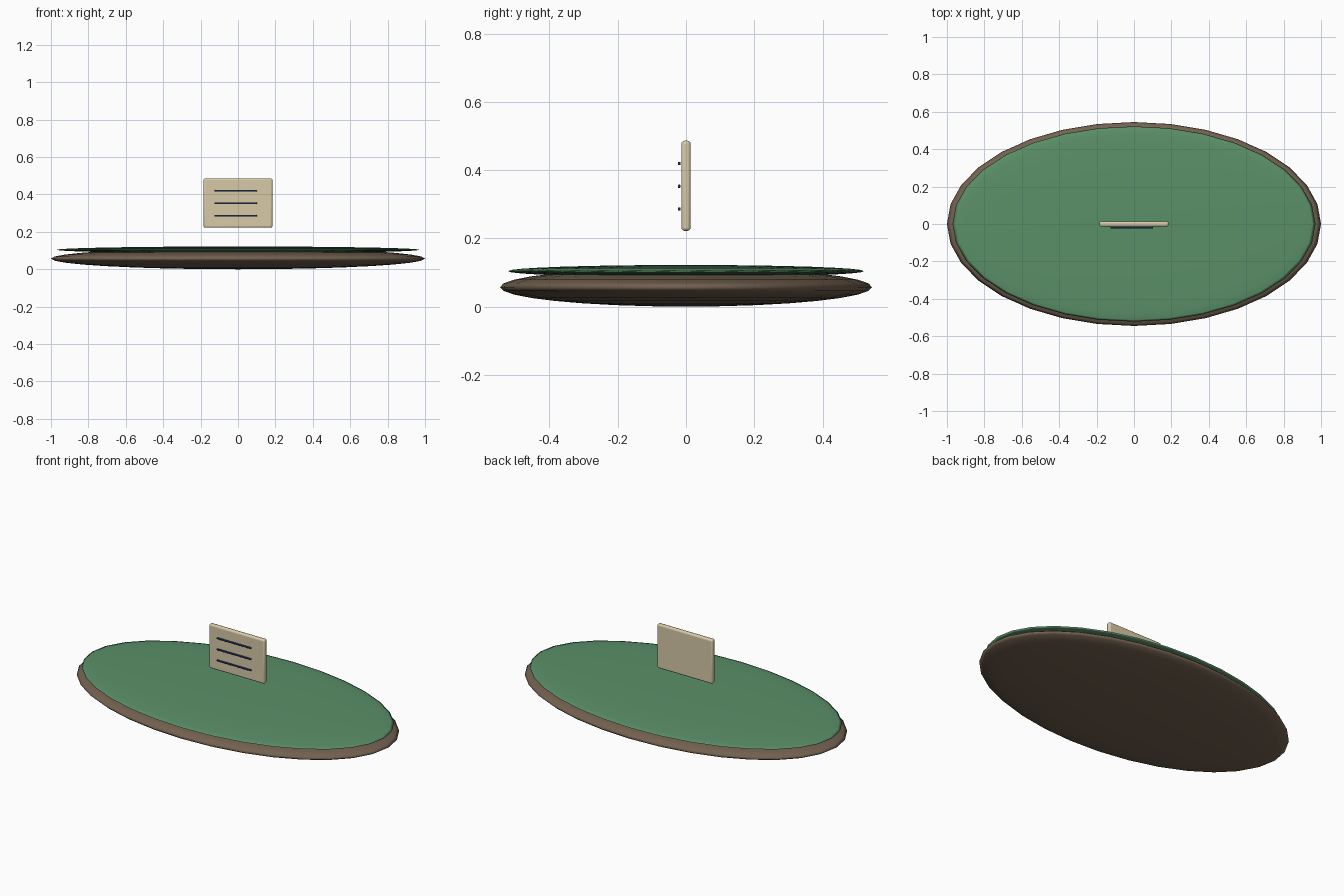
import bpy

if "Cube" in bpy.data.objects:
    bpy.data.objects.remove(bpy.data.objects["Cube"])


def material(name, rgb):
    m = bpy.data.materials.new(name)
    m.diffuse_color = (*rgb, 1)
    m.use_nodes = True
    m.node_tree.nodes["Principled BSDF"].inputs["Base Color"].default_value = m.diffuse_color
    return m


EARTH = material("earth brown", (0.17, 0.12, 0.08))
GRASS = material("grass green", (0.105, 0.28, 0.14))
CREAM = material("cream", (0.68, 0.59, 0.39))
NAVY = material("navy ink", (0.022, 0.042, 0.13))


def finish(obj, name, mat):
    obj.name = name
    obj.data.materials.append(mat)
    return obj


def disc(name, radii, z, mat):
    """Flattened smooth ellipsoid."""
    bpy.ops.mesh.primitive_uv_sphere_add(segments=32, ring_count=16, radius=1)
    obj = finish(bpy.context.object, name, mat)
    obj.scale = radii
    obj.location = (0, 0, z)
    bpy.ops.object.transform_apply(location=True, scale=True)
    bpy.ops.object.shade_smooth()
    return obj


def box(name, size, centre, mat, bevel):
    """Box with rounded edges."""
    bpy.ops.mesh.primitive_cube_add(size=1, location=centre)
    obj = finish(bpy.context.object, name, mat)
    obj.scale = size
    bpy.ops.object.transform_apply(location=False, scale=True)
    mod = obj.modifiers.new("rounded edges", 'BEVEL')
    mod.width = bevel
    mod.segments = 3
    bpy.ops.object.shade_smooth_by_angle()
    return obj


# Ground: brown soil with a thinner grass layer on top
disc("soil_base", (1.0, 0.545, 0.057), 0.057, EARTH)
disc("grass_top", (0.97, 0.522, 0.018), 0.104, GRASS)

# Floating sign board
box("sign_board", (0.368, 0.027, 0.264), (0, 0, 0.354), CREAM, 0.009)

# Three written lines just in front of the board
for i in range(3):
    box(f"sign_line_{i + 1}", (0.226, 0.008, 0.009),
        (-0.0125, -0.02, 0.286 + 0.0665 * i), NAVY, 0.002)
